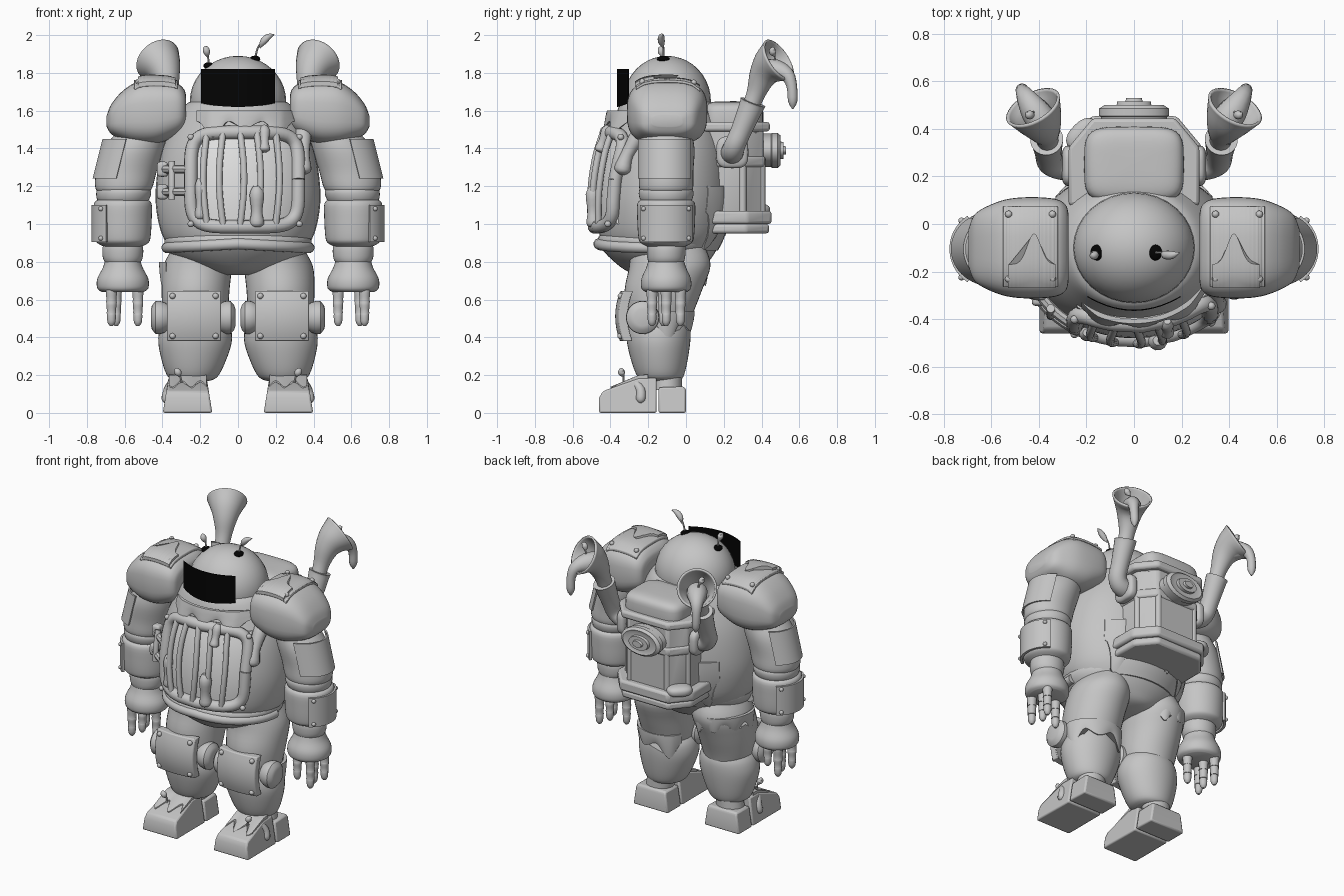
import bpy, bmesh, math
from math import sin, cos, pi, sqrt, exp
from mathutils import Vector, Euler

cube = bpy.data.objects.get("Cube")
if cube:
    bpy.data.objects.remove(cube)

def material(name, v):
    m = bpy.data.materials.new(name)
    m.use_nodes = True
    m.diffuse_color = (v, v, v, 1)
    m.node_tree.nodes["Principled BSDF"].inputs["Base Color"].default_value = (v, v, v, 1)
    return m

GREY, PALE, BLACK = material("grey metal", .56), material("pale panel", .75), material("black", .001)

# ---- helpers: finish a mesh, optionally with a mirrored partner ----
def finish(name, bm, mat=GREY, pair=False, bevel=0, solid=0):
    bmesh.ops.recalc_face_normals(bm, faces=bm.faces[:])
    for side in ("left_", "right_") if pair else ("",):
        if side == "right_":
            bmesh.ops.scale(bm, vec=(-1, 1, 1), verts=bm.verts[:])
            bmesh.ops.reverse_faces(bm, faces=bm.faces[:])
        me = bpy.data.meshes.new(side + name)
        bm.to_mesh(me)
        me.materials.append(mat)
        me.polygons.foreach_set("use_smooth", [True] * len(me.polygons))
        me.set_sharp_from_angle(angle=math.radians(40))
        ob = bpy.data.objects.new(side + name, me)
        bpy.context.collection.objects.link(ob)
        if bevel:
            b = ob.modifiers.new("Bevel", "BEVEL")
            b.width, b.segments = bevel, 2
        if solid:
            ob.modifiers.new("Solidify", "SOLIDIFY").thickness = solid
    bm.free()

def shell(name, loops, end=True, **kw):
    bm = bmesh.new()
    vs = [[bm.verts.new(p) for p in loop] for loop in loops]
    n = len(vs[0])
    for a, b in zip(vs, vs[1:]):
        for i in range(n):
            bm.faces.new((a[i], a[(i + 1) % n], b[(i + 1) % n], b[i]))
    bm.faces.new(vs[0])
    if end:
        bm.faces.new(vs[-1])
    finish(name, bm, **kw)

def spline(rows, steps):
    out = []
    for i in range(len(rows) - 1):
        a, b, c, d = (rows[min(max(i + k, 0), len(rows) - 1)] for k in (-1, 0, 1, 2))
        for s in range(steps):
            t = s / steps
            out.append([q + t / 2 * (r - p + t * (2*p - 5*q + 4*r - e + t * (3*(q - r) + e - p)))
                        for p, q, r, e in zip(a, b, c, d)])
    return out + [list(rows[-1])]

# rows: height, centre x, centre y, radius x, radius y
def loft(name, rows, steps=4, n=40, **kw):
    shell(name, [[(x + rx * cos(2*pi*i/n), y + ry * sin(2*pi*i/n), z) for i in range(n)]
                 for z, x, y, rx, ry in spline(rows, steps)], **kw)

# rows: x, y, z, radius
def sweep(name, rows, steps=3, n=12, **kw):
    P = spline(rows, steps)
    C = [Vector(p[:3]) for p in P]
    loops, old, u = [], None, None
    for i, p in enumerate(P):
        t = (C[min(i + 1, len(C) - 1)] - C[max(i - 1, 0)]).normalized()
        u = t.orthogonal().normalized() if old is None else old.rotation_difference(t) @ u
        old, w = t, t.cross(u)
        loops.append([C[i] + max(p[3], .001) * (u * cos(2*pi*k/n) + w * sin(2*pi*k/n)) for k in range(n)])
    shell(name, loops, **kw)

def power(a, p):
    return math.copysign(abs(a) ** p, a)

def blob(name, loc, half, p=1, rot=(0, 0, 0), **kw):
    bm = bmesh.new()
    bmesh.ops.create_uvsphere(bm, u_segments=32, v_segments=20, radius=1)
    R = Euler(rot).to_matrix()
    for v in bm.verts:
        v.co = R @ Vector([power(a, p) * h for a, h in zip(v.co, half)]) + Vector(loc)
    finish(name, bm, **kw)

def patch(name, surf, u0, u1, v0, v1, thick, bolt=0, **kw):
    n = 40
    us = [u0 + (u1 - u0) * i / n for i in range(n + 1)]
    shell(name, [[surf(u, v, thick) for u in us] + [surf(u, v, 0) for u in reversed(us)]
                 for v in (v0 + (v1 - v0) * k / 8 for k in range(9))], **kw)
    if bolt:
        for i, a in enumerate((.1, .9)):
            for j, b in enumerate((.1, .9)):
                blob(f"{name}_bolt_{i}{j}", surf(u0 + (u1 - u0)*a, v0 + (v1 - v0)*b, thick),
                     (bolt,) * 3, pair=True)

def tube_surface(cx, cy, rx, ry, lean=0, mid=0):
    return lambda a, z, o: (cx - lean*(z - mid) + (rx + o)*cos(a), cy + (ry + o)*sin(a), z)

# slime sheet hanging from a height, with a wavy lower edge and thin ends
def curtain(name, surf, u0, u1, top, drop, waves, **kw):
    def hang(u, t, o):
        k = (u - u0) / (u1 - u0)
        wave = (.5 - .5*cos(2*pi*waves*k)) * (.7 + .3*sin(9*k))
        fade = min(1, .1 + 7*k, .1 + 7*(1 - k)) * (1 - .6*t*t)
        return surf(u, top - t * drop * (.4 + .6*wave), o * fade)
    patch(name, hang, u0, u1, 0, 1, .02, **kw)

def sprout(name, base, lean, size, **kw):
    x, y, z = base
    sweep(name + "_stem", [(x, y, z, .006), (x + lean*.2, y, z + size*.5, .005), (x + lean*.6, y, z + size*.8, .004)], n=6, **kw)
    sweep(name + "_leaf", [(x + lean*.3, y, z + size*.45, .003), (x + lean*.5, y - .01, z + size*.7, .018),
                           (x + lean*.85, y - .01, z + size*.92, .016), (x + lean*1.2, y, z + size, .001)], **kw)

# ---- torso, pelvis, head ----
TORSO = [(.86, 0, -.125, .35, .295), (.95, 0, -.125, .405, .335), (1.1, 0, -.12, .435, .352), (1.25, 0, -.115, .43, .348),
         (1.4, 0, -.108, .4, .325), (1.54, 0, -.1, .34, .282), (1.63, 0, -.1, .28, .25), (1.66, 0, -.1, .22, .2)]
loft("torso", TORSO)
PROFILE = spline(TORSO, 60)

def skin(x, z, off, side=-1):
    _, _, cy, rx, ry = min(PROFILE, key=lambda r: abs(r[0] - z))
    return (x, cy + side * (ry + off) * sqrt(max(.05, 1 - (x / (rx + off))**2)), z)

loft("pelvis", [(.95, 0, -.14, .37, .31), (.91, 0, -.145, .39, .325), (.86, 0, -.14, .37, .3),
                (.8, 0, -.13, .3, .25), (.75, 0, -.12, .17, .19), (.73, 0, -.12, .08, .1)])
blob("head", (0, -.1, 1.65), (.255, .232, .24))
patch("visor", lambda x, z, o: (x, -.36 + 1.5*x*x - o, z + .5*x*x*(1.82 - z)/.2), -.195, .195, 1.62, 1.82, .005, mat=BLACK)
for i, (x, z, lean, size) in enumerate(((-.155, 1.838, -.02, .1), (.09, 1.873, .085, .13))):
    blob(f"soil_{i}", (x, -.12, z), (.028, .033, .018), mat=BLACK)
    sprout(f"head_sprout_{i}", (x, -.12, z), lean, size)

# ---- belly cage ----
patch("belly_panel", skin, -.24, .31, 1.0, 1.47, .008, mat=PALE)
ring = []
for i in range(49):
    c, s = cos(2*pi*i/48), sin(2*pi*i/48)
    ring.append((*skin(.035 + .285*power(c, .4), 1.235 + .25*power(s, .4), .02), .036))
sweep("cage_frame", ring, steps=1)
for i, x in enumerate((-.165, -.08, .012, .1, .2)):
    sweep(f"cage_bar_{i}", [(*skin(x + .02*sin(k*pi/6) * (1 if x > 0 else -1), 1 + .08*k, .035), .018) for k in range(7)])
for i, x in enumerate((-.25, .325)):
    for j, z in enumerate((1.0, 1.46)):
        blob(f"cage_bolt_{i}{j}", skin(x, z, .055), (.017,) * 3)
for i, z in enumerate((1.17, 1.29)):
    sweep(f"hinge_arm_{i}", [(*skin(x, z, .03), .022) for x in (-.26, -.31, -.36, -.4)], n=8)
    blob(f"hinge_knuckle_{i}", skin(-.4, z, .03), (.03, .03, .04), .5)
sweep("hinge_pin", [(*skin(-.35, 1.13 + .05*k, .04), .018) for k in range(5)])

# ---- slime on the torso ----
def drip(name, x, top, low, r, off):
    sweep(name, [(*skin(x, top + (low - top)*t, off), r*k)
                 for t, k in ((0, .5), (.2, 1), (.6, .75), (.88, 1), (.97, .6), (1, .05))])
curtain("belly_slime", lambda x, z, o: skin(x, z, .035 + o), -.22, .3, 1.6, .14, 3)
drip("belly_drip", .14, 1.52, 1.38, .03, .04)
drip("side_drip", .345, 1.54, 1.26, .045, .015)
drip("cage_drip", .1, 1.2, .98, .04, .03)
drip("inner_drip", -.2, 1.24, 1.02, .03, .03)
curtain("back_slime", lambda x, z, o: skin(x, z, o, 1), -.33, .33, 1.2, .34, 4)
sweep("waist_slime", [(.375*cos(a), -.14 + .32*sin(a), .895 - .02*abs(cos(a)), .03)
                      for a in (pi + pi*k/24 for k in range(25))], steps=1)

# ---- shoulders: rows of x, centre z, half depth, half height ----
SHOULDER = spline([(.275, 1.605, .14, .075), (.287, 1.605, .18, .11), (.33, 1.605, .205, .142), (.43, 1.592, .213, .168),
                   (.53, 1.588, .205, .165), (.61, 1.575, .178, .13), (.67, 1.555, .14, .08), (.695, 1.545, .08, .03)], 6)
shell("shoulder", [[(x, -.1 + ry*power(cos(a), .66), z + rz*power(sin(a), .66)) for a in (2*pi*k/40 for k in range(40))]
                   for x, z, ry, rz in SHOULDER], pair=True)

def shoulder_top(x, y, off):
    _, z, ry, rz = min(SHOULDER, key=lambda r: abs(r[0] - x))
    c = min(.99, abs((y + .1) / ry)) ** (1 / .66)
    return (x, y, z + rz * (1 - c*c) ** .33 + off)
patch("shoulder_plate", shoulder_top, .32, .55, -.265, .075, .016, bolt=.015, pair=True, bevel=.005)
patch("shoulder_slime", lambda x, t, o: shoulder_top(x, -.27 + t*(.1 + .13*exp(-((x - .42)/.04)**2)), .012 + o),
      .33, .53, 0, 1, .018, pair=True)

# ---- arms ----
def arm(name, rows, **kw):
    loft(name, [(z, x, -.105, r, r*k) for z, x, r, k in rows], pair=True, **kw)
arm("upper_arm", [(1.5, .5, .13, 1), (1.4, .55, .158, .95), (1.28, .59, .16, .9), (1.19, .605, .15, .95), (1.16, .605, .12, 1)])
arm("elbow", [(1.2, .605, .13, 1), (1.17, .605, .145, 1), (1.13, .608, .138, 1), (1.09, .61, .11, 1)])
arm("forearm", [(1.13, .61, .12, 1), (1.11, .61, .152, 1), (1.02, .61, .153, 1), (.93, .61, .147, 1), (.9, .61, .135, 1), (.88, .61, .1, 1)])
arm("wrist", [(.91, .61, .095, 1), (.87, .61, .108, .95), (.82, .61, .105, .95), (.79, .61, .09, 1)])
arm("hand", [(.82, .61, .09, 1), (.77, .61, .105, 1), (.71, .61, .135, .97), (.66, .61, .135, .97), (.64, .61, .11, 1)])
patch("upper_arm_plate", tube_surface(.59, -.105, .16, .146, .25, 1.28), -1.3, 1.0, 1.24, 1.45, .01, pair=True)
patch("forearm_plate", tube_surface(.61, -.105, .15, .15), -1.0, 1.0, .905, 1.1, .016, bolt=.013, pair=True)
for i, (x, y) in enumerate(((.67, -.18), (.645, -.105), (.67, -.03), (.53, -.12))):
    for j, (a, b, r) in enumerate(((.66, .585, .031), (.59, .525, .028), (.53, .46, .024))):
        tip = .35 if j == 2 else .95
        sweep(f"finger_{i}_{j}", [(x, y, a, r*.8), (x, y, a - .012, r), (x, y, b + .02, r*.9), (x, y, b, r*tip)], pair=True)

# ---- legs ----
loft("thigh", [(.88, .2, -.1, .14, .2), (.78, .215, -.085, .18, .215), (.65, .225, -.12, .18, .205),
               (.52, .225, -.14, .17, .175), (.44, .225, -.14, .15, .15)], pair=True)
loft("shin", [(.5, .225, -.145, .16, .15), (.45, .225, -.145, .187, .168), (.37, .228, -.145, .194, .167), (.26, .235, -.14, .164, .145),
              (.19, .24, -.135, .13, .12), (.17, .24, -.13, .09, .09)], pair=True)
loft("ankle", [(.2, .255, -.1, .09, .08), (.12, .265, -.1, .09, .08)], pair=True)
patch("knee_plate", lambda x, z, o: (x, -.325 + .9*(x - .232)**2 + 1.5*(z - .51)**2 - o, z),
      .09, .375, .38, .645, .05, bolt=.016, pair=True, bevel=.008)
for i, (x, s) in enumerate(((.425, 1), (.05, -1))):
    shell(f"knee_disc_{i}", [[(x + s*d, -.23 + r*cos(k*pi/16), .505 + r*sin(k*pi/16)) for k in range(32)]
                             for d, r in ((-.06, .065), (-.035, .08), (-.01, .088), (.012, .086), (.03, .065), (.036, .045))], pair=True)
curtain("thigh_slime", tube_surface(-.222, -.1, .176, .206), .9, 3.6, .8, .13, 4)
curtain("knee_slime", tube_surface(.226, -.142, .182, .168), -.2, 2.6, .54, .16, 3)

# ---- feet ----
def extrude_foot(name, outline):
    shell(name, [[(.267 + s * (.131 - .16*z), y, z) for y, z in outline] for s in (-1, 1)], pair=True, bevel=.01)
extrude_foot("toe_block", [(-.46, 0), (-.46, .08), (-.44, .115), (-.25, .185), (-.155, .185), (-.155, 0)])
extrude_foot("heel_block", [(-.145, 0), (-.145, .135), (-.01, .14), (0, .12), (0, 0)])
def toe_top(x, t, o):
    y = -.2 - t*(.11 + .09*sin(32*(x - .2))**2)
    return (x, y, .183 + .368*min(0, y + .25) + o*(1 - .5*t))
patch("foot_slime", toe_top, .168, .366, 0, 1, .02, pair=True)
sweep("foot_side_drip", [(.34, -.27, .16, .03), (.37, -.24, .12, .025), (.38, -.24, .07, .025), (.38, -.24, .05, .005)], pair=True)
sprout("foot_sprout", (.3, -.33, .16), .03, .07, pair=True)

# ---- backpack ----
OUTLINE = [(.27, .08), (.27, .32), (.17, .44), (-.17, .44), (-.27, .32), (-.27, .08)]
for name, low, top, s in (("base", .95, 1.0, 1.0), ("lower_flange", 1.0, 1.07, 1.06), ("tank", 1.05, 1.52, .87),
                          ("middle_ring", 1.3, 1.36, .91), ("upper_band", 1.49, 1.54, 1.02)):
    shell("pack_" + name, [[(x*s, .22 + (y - .22)*s, z) for x, y in OUTLINE] for z in (low, top)], bevel=.015)
blob("pack_lid", (0, .25, 1.55), (.21, .16, .1), .45)
for i, (x, y) in enumerate(((.14, .4), (-.14, .4), (.225, .3), (-.225, .3))):
    loft(f"pack_pillar_{i}", [(1.06, x, y, .02, .02), (1.32, x, y, .02, .02)], n=12)
shell("pack_gauge", [[(.147*s*cos(k*pi/20), y, 1.39 + .093*s*sin(k*pi/20)) for k in range(40)]
                     for y, s in ((.38, .95), (.45, .95), (.455, 1), (.485, 1), (.5, .85), (.495, .75), (.495, .5),
                                  (.515, .48), (.515, .25), (.53, .22))])
blob("pack_slime", (-.21, .37, 1.075), (.08, .06, .035), .8, (0, 0, .8))

# ---- exhaust horns ----
sweep("pipe", [(.2, .24, 1.38, .06), (.3, .245, 1.38, .06), (.35, .26, 1.42, .056), (.36, .295, 1.5, .056),
               (.365, .345, 1.62, .066), (.367, .355, 1.645, .07)], steps=4, n=24, pair=True)
blob("pipe_socket", (.27, .245, 1.38), (.035, .085, .085), .6, pair=True)
sweep("horn", [(.362, .335, 1.6, .045), (.367, .37, 1.69, .05), (.38, .405, 1.78, .073), (.4, .445, 1.835, .1),
               (.425, .49, 1.868, .125)], steps=4, n=32, end=False, solid=.012, pair=True)
sweep("horn_slime", [(.385, .43, 1.81, .065), (.42, .48, 1.81, .06), (.455, .535, 1.79, .04), (.47, .56, 1.73, .028),
                     (.47, .565, 1.65, .025), (.47, .565, 1.61, .004)], pair=True)
sprout("horn_sprout", (.42, .47, 1.85), .03, .08, pair=True)
